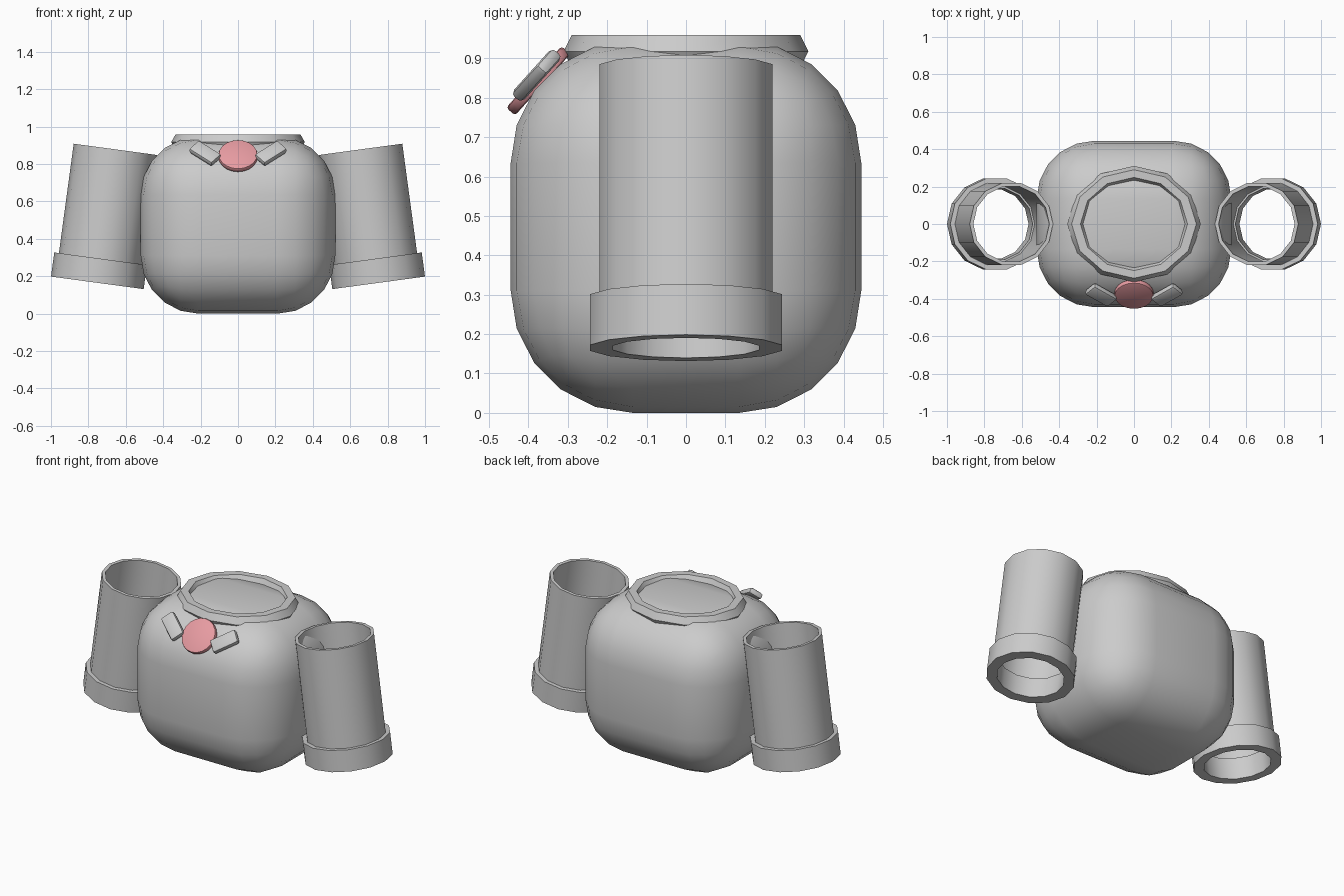
import bpy, bmesh, math
from mathutils import Matrix, Vector

if "Cube" in bpy.data.objects:
    bpy.data.objects.remove(bpy.data.objects["Cube"])


def finish(name, bm, matrix=None, material=None, angle=40):
    """Turn a bmesh into a smooth-by-angle object."""
    if matrix is not None:
        bm.transform(matrix)
    bmesh.ops.recalc_face_normals(bm, faces=bm.faces[:])
    mesh = bpy.data.meshes.new(name)
    bm.to_mesh(mesh)
    bm.free()
    obj = bpy.data.objects.new(name, mesh)
    bpy.context.collection.objects.link(obj)
    if material:
        mesh.materials.append(material)
    bpy.ops.object.select_all(action='DESELECT')
    obj.select_set(True)
    bpy.context.view_layer.objects.active = obj
    bpy.ops.object.shade_smooth_by_angle(angle=math.radians(angle))
    return obj


def rounded_box(name, size, bevel, segments, matrix):
    bm = bmesh.new()
    bmesh.ops.create_cube(bm, size=1)
    bmesh.ops.scale(bm, vec=size, verts=bm.verts[:])
    bmesh.ops.bevel(bm, geom=bm.edges[:], offset=bevel, segments=segments,
                    profile=0.5, affect='EDGES', clamp_overlap=True)
    return finish(name, bm, matrix)


def lathe(name, profile, sides, matrix, material=None):
    """Spin a closed (radius, z) profile round the z axis."""
    bm = bmesh.new()
    rings = []
    for i in range(sides):
        a = 2 * math.pi * i / sides
        rings.append([bm.verts.new((r * math.cos(a), r * math.sin(a), z)) for r, z in profile])
    n = len(profile)
    for i in range(sides):
        p, q = rings[i], rings[(i + 1) % sides]
        for j in range(n):
            k = (j + 1) % n
            bm.faces.new((p[j], q[j], q[k], p[k]))
    return finish(name, bm, matrix, material)


# Torso
rounded_box("torso", (1.04, 0.89, 0.945), 0.31, 5, Matrix.Translation((0, 0, 0.4725)))

# Neck ring: hexagonal section, oval plan
neck = [(0.31 + 0.047 * math.cos(math.radians(60 * i)),
         0.047 * math.sin(math.radians(60 * i))) for i in range(6)]
lathe("neck_ring", neck, 12,
      Matrix.Translation((0, 0, 0.918)) @ Matrix.Diagonal((1, 0.87, 1, 1)))

# Sleeves and cuffs: open tubes, leaning outwards at the bottom
for side, label in ((1, "right"), (-1, "left")):
    flip = Matrix.Diagonal((side, 1, 1, 1))
    place = flip @ Matrix.Translation((0.752, 0, 0.165)) @ Matrix.Rotation(math.radians(-7.7), 4, 'Y')
    lathe("sleeve_" + label,
          [(0.225, 0.02), (0.225, 0.72), (0.205, 0.72), (0.205, 0.02)], 14, place)
    lathe("cuff_" + label,
          [(0.25, 0.0), (0.25, 0.13), (0.195, 0.13), (0.19, 0.0)], 14, place)

# Chest ornament: tilted pink disc with two bow tabs
pink = bpy.data.materials.new("pink")
pink.diffuse_color = (0.8, 0.33, 0.36, 1)
pink.use_nodes = True
pink.node_tree.nodes["Principled BSDF"].inputs["Base Color"].default_value = pink.diffuse_color
tilt = Matrix.Rotation(math.radians(48), 4, 'X')
bm = bmesh.new()
bmesh.ops.create_cone(bm, cap_ends=True, segments=20, radius1=0.105, radius2=0.105, depth=0.03)
rim = [e for e in bm.edges if abs(e.verts[0].co.z - e.verts[1].co.z) < 1e-5]
bmesh.ops.bevel(bm, geom=rim, offset=0.008, segments=2, profile=0.5, affect='EDGES')
finish("chest_disc", bm, Matrix.Translation((0, -0.375, 0.843)) @ tilt, pink)

for side, label in ((1, "right"), (-1, "left")):
    place = (Matrix.Translation((0.176 * side, -0.379, 0.857)) @ tilt
             @ Matrix.Rotation(math.radians(40 * side), 4, 'Z'))
    rounded_box("bow_tab_" + label, (0.16, 0.084, 0.036), 0.013, 2, place)
